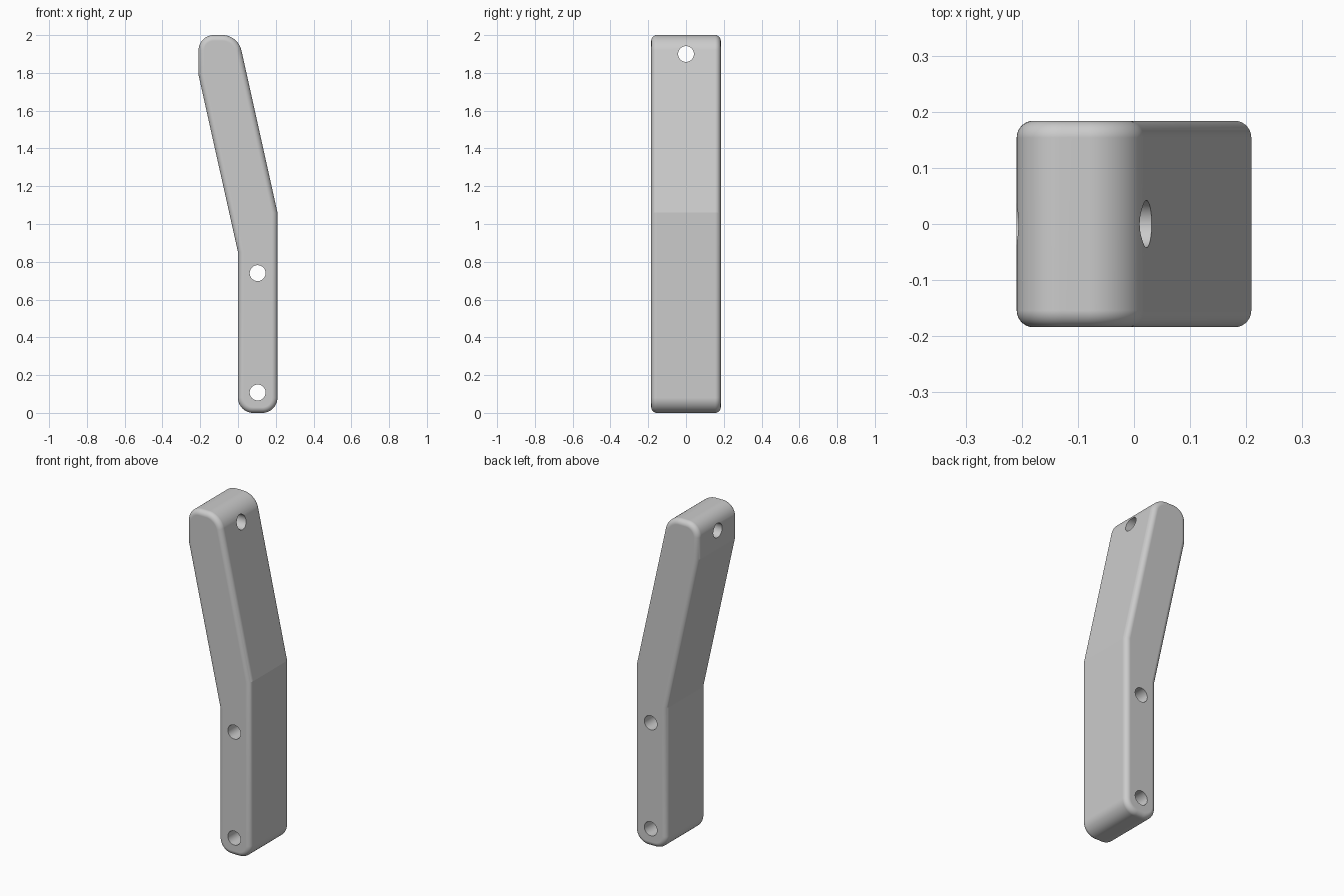
import bpy, bmesh, math

cube = bpy.data.objects.get("Cube")
if cube:
    bpy.data.objects.remove(cube, do_unlink=True)

HALF_DEPTH = 0.184
CORNER = 0.08
RIM = 0.03
HOLE = 0.042

grey = bpy.data.materials.new("plain_grey")
grey.use_nodes = True
colour = (0.6, 0.6, 0.6, 1)
grey.diffuse_color = colour
grey.node_tree.nodes["Principled BSDF"].inputs["Base Color"].default_value = colour


def add_modifier(obj, kind, **settings):
    mod = obj.modifiers.new(kind.lower(), kind)
    for key, value in settings.items():
        setattr(mod, key, value)
    bpy.context.view_layer.objects.active = obj
    bpy.ops.object.modifier_apply(modifier=mod.name)


# Bent bar: side profile extruded through its depth
profile = [(0, 0), (0.209, 0), (0.209, 1.06), (0, 2),
           (-0.209, 2), (-0.209, 1.79), (0, 0.85)]
bm = bmesh.new()
face = bm.faces.new([bm.verts.new((x, -HALF_DEPTH, z)) for x, z in profile])
extruded = bmesh.ops.extrude_face_region(bm, geom=[face])["geom"]
bmesh.ops.translate(bm, vec=(0, 2 * HALF_DEPTH, 0),
                    verts=[v for v in extruded if isinstance(v, bmesh.types.BMVert)])
bmesh.ops.recalc_face_normals(bm, faces=bm.faces)

# Large rounding on the end corners
ends = [e for e in bm.edges
        if abs(e.verts[0].co.y - e.verts[1].co.y) > HALF_DEPTH
        and (e.verts[0].co.z < 0.01 or e.verts[0].co.z > 1.99)]
bmesh.ops.bevel(bm, geom=ends, offset=CORNER, segments=12,
                profile=0.5, affect='EDGES')
mesh = bpy.data.meshes.new("bent_bar")
bm.to_mesh(mesh)
bm.free()
mesh.materials.append(grey)
bar = bpy.data.objects.new("bent_bar", mesh)
bpy.context.collection.objects.link(bar)

# Small rounding around the front and back rims
add_modifier(bar, 'BEVEL', width=RIM, segments=12, limit_method='ANGLE',
             angle_limit=math.radians(40))

# Bolt holes: two run front to back, one runs side to side
quarter = math.pi / 2
for location, rotation in [((0.104, 0, 0.108), (quarter, 0, 0)),
                           ((0.104, 0, 0.74), (quarter, 0, 0)),
                           ((-0.1, 0, 1.9), (0, quarter, 0))]:
    bpy.ops.mesh.primitive_cylinder_add(vertices=64, radius=HOLE, depth=1,
                                        location=location, rotation=rotation)
    cutter = bpy.context.object
    cutter.name = "hole_cutter"
    cutter.hide_render = True
    cutter.data.materials.append(grey)
    add_modifier(bar, 'BOOLEAN', operation='DIFFERENCE', object=cutter, solver='EXACT')
    bpy.data.objects.remove(cutter, do_unlink=True)

# Smooth roundings, crisp bends and hole edges
bpy.ops.object.select_all(action='DESELECT')
bar.select_set(True)
bpy.context.view_layer.objects.active = bar
bpy.ops.object.shade_smooth_by_angle(angle=math.radians(10))
add_modifier(bar, 'WEIGHTED_NORMAL', keep_sharp=True)
